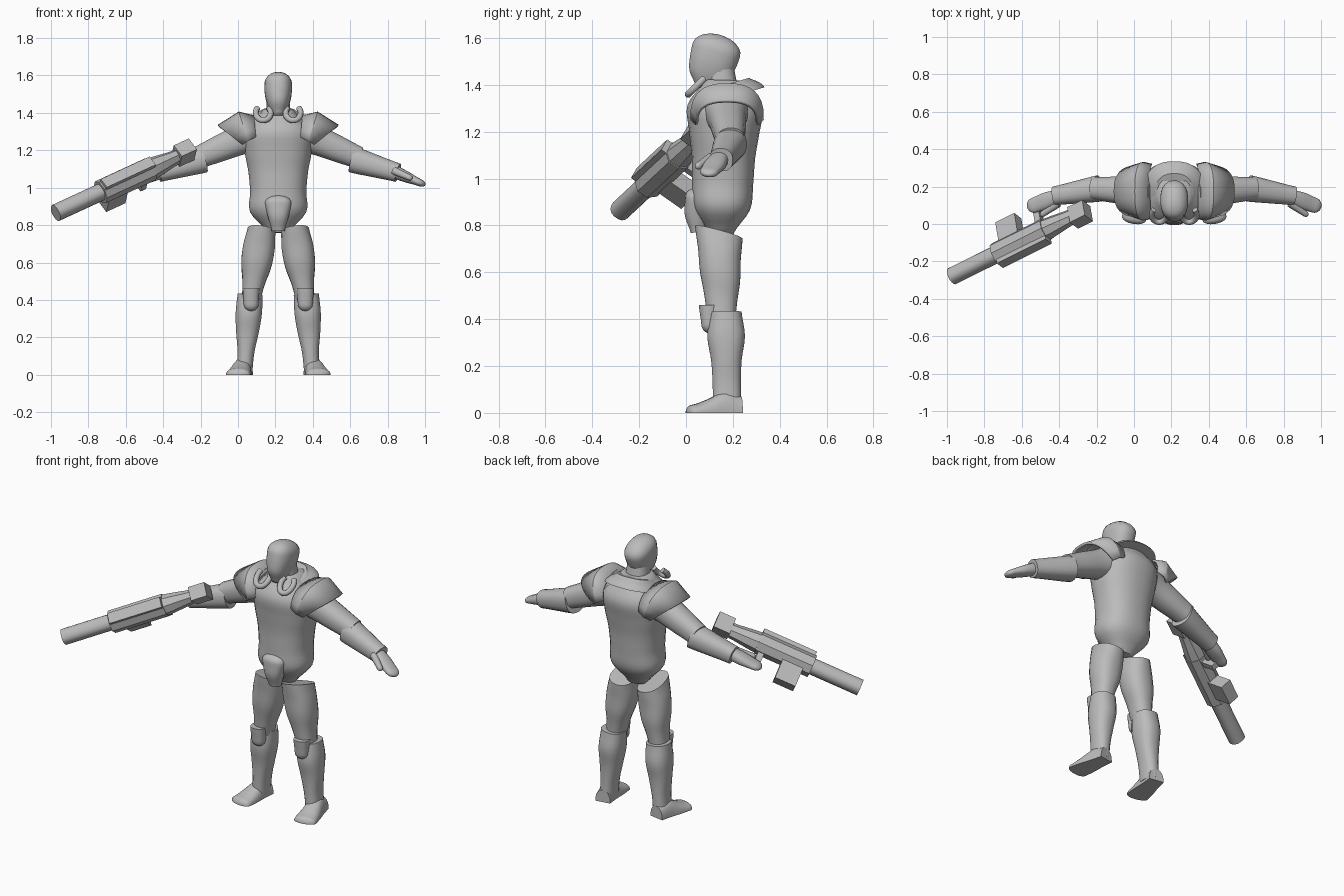
import bpy, bmesh, math
from mathutils import Vector

if "Cube" in bpy.data.objects:
    bpy.data.objects.remove(bpy.data.objects["Cube"])

CENTRE_X = 0.215
SIDEWAYS, DEPTHWAYS = Vector((1, 0, 0)), Vector((0, 1, 0))

grey = bpy.data.materials.new("plain grey")
grey.use_nodes = True
colour = (0.5, 0.5, 0.5, 1)
grey.diffuse_color = colour
grey.node_tree.nodes["Principled BSDF"].inputs["Base Color"].default_value = colour


def finish(name, bm, angle):
    """Turn the bmesh into a named, shaded object."""
    bmesh.ops.recalc_face_normals(bm, faces=bm.faces)
    mesh = bpy.data.meshes.new(name)
    bm.to_mesh(mesh)
    bm.free()
    mesh.materials.append(grey)
    part = bpy.data.objects.new(name, mesh)
    bpy.context.collection.objects.link(part)
    bpy.ops.object.select_all(action="DESELECT")
    part.select_set(True)
    bpy.context.view_layer.objects.active = part
    bpy.ops.object.shade_smooth_by_angle(angle=math.radians(angle))
    return part


def bridge(bm, rings, closed):
    """Join neighbouring rings of vertices with quads."""
    for lower, upper in zip(rings, rings[1:]):
        count = len(lower)
        for i in range(count if closed else count - 1):
            j = (i + 1) % count
            bm.faces.new((lower[i], lower[j], upper[j], upper[i]))


def smooth_value(values, place):
    """Read a smooth curve through evenly spaced values; place runs from 0 to 1."""
    last = len(values) - 1
    spot = place * last
    i = min(int(spot), last - 1)
    t = spot - i
    here, after = values[i], values[i + 1]
    slope_in = (after - values[max(i - 1, 0)]) / 2
    slope_out = (values[min(i + 2, last)] - here) / 2
    blend = t * t * (3 - 2 * t)
    bend = t * (1 - t)
    return here + (after - here) * blend + bend * (slope_in * (1 - t) - slope_out * t)


def signed_power(value, power):
    return math.copysign(abs(value) ** power, value)


def sweep(name, start, end, widths, depths=None, side=1, across=SIDEWAYS,
          dome=0, skew=0, sides=20, angle=45):
    """Skin a body between two points, with an optional rounded far end."""
    start, end = Vector(start), Vector(end)
    depths = depths or widths
    forward = (end - start).normalized()
    across = (across - forward * across.dot(forward)).normalized()
    other = forward.cross(across)
    steps = 4 * (len(widths) - 1)
    stations = [(start.lerp(end, i / steps), smooth_value(widths, i / steps),
                 smooth_value(depths, i / steps)) for i in range(steps + 1)]
    if dome:
        for i in range(1, 6):
            turn = math.pi * i / 11
            shrink = math.cos(turn)
            stations.append((end + forward * dome * math.sin(turn),
                             widths[-1] * shrink, depths[-1] * shrink))
    bm, rings = bmesh.new(), []
    grow = 1 / math.cos(math.pi / sides)
    power = 0.85 if sides > 8 else 1
    for middle, width, depth in stations:
        ring = []
        for i in range(sides):
            turn = math.tau * (i + 0.5) / sides
            offset = (across * width * signed_power(math.cos(turn), power)
                      + other * depth * signed_power(math.sin(turn), power)) * grow
            spot = middle + offset + forward * skew * offset.y
            ring.append(bm.verts.new((CENTRE_X + side * spot.x, spot.y, max(spot.z, 0))))
        rings.append(ring)
    bridge(bm, rings, closed=True)
    bm.faces.new(rings[0])
    bm.faces.new(rings[-1])
    return finish(name, bm, angle)


def shoulder_guard(name, side):
    """Flared shell of three arches, each running front to back over the shoulder."""
    bm, arches = bmesh.new(), []
    for foot_x, top_x, reach, foot_z, top_z in ((0.12, 0.13, 0.14, 1.27, 1.38),
                                                (0.16, 0.21, 0.15, 1.25, 1.4),
                                                (0.19, 0.32, 0.13, 1.23, 1.33)):
        arch = []
        for i in range(17):
            turn = math.pi * i / 16
            rise = max(math.sin(turn), 0) ** 0.7
            arch.append(bm.verts.new((
                CENTRE_X + side * (foot_x + (top_x - foot_x) * rise),
                0.175 + reach * signed_power(math.cos(turn), 0.8),
                foot_z + (top_z - foot_z) * rise)))
        arches.append(arch)
    bridge(bm, arches, closed=False)
    guard = finish(name, bm, 30)
    shell = guard.modifiers.new("thickness", "SOLIDIFY")
    shell.thickness, shell.offset = 0.014, 0


def hose(name, side):
    """Tube following an open loop that leans forward below the jaw."""
    curve = bpy.data.curves.new(name, "CURVE")
    curve.dimensions = "3D"
    curve.bevel_depth, curve.bevel_resolution = 0.016, 2
    curve.use_fill_caps = True
    count = 20
    spline = curve.splines.new("POLY")
    spline.points.add(count - 1)
    for i, point in enumerate(spline.points):
        turn = math.radians(140 + 260 * i / (count - 1))
        lift = 0.04 * math.sin(turn)
        point.co = (CENTRE_X + side * (0.08 + 0.04 * math.cos(turn)), 0.05 + lift, 1.4 + lift, 1)
    spline.use_smooth = True
    curve.materials.append(grey)
    bpy.context.collection.objects.link(bpy.data.objects.new(name, curve))


# Trunk and head
sweep("torso", (0, 0.15, 0.76), (0, 0.17, 1.42),
      (0.06, 0.15, 0.15, 0.16, 0.18, 0.18, 0.08),
      (0.05, 0.12, 0.13, 0.135, 0.15, 0.16, 0.09), sides=28, angle=60)
sweep("groin_guard", (0, 0.05, 0.77), (0, 0.04, 0.92), (0.035, 0.055, 0.07),
      (0.03, 0.05, 0.045), dome=0.04)
sweep("neck", (0, 0.155, 1.36), (0, 0.145, 1.47), (0.07, 0.06))
sweep("head", (0, 0.08, 1.38), (0, 0.13, 1.55), (0.03, 0.055, 0.07, 0.074),
      (0.04, 0.085, 0.1, 0.105), dome=0.065, sides=24, angle=70)
sweep("collar", (0, 0.17, 1.34), (0, 0.17, 1.4), (0.165, 0.14, 0.1), skew=0.3, sides=28)

for label, side in (("left_", 1), ("right_", -1)):
    # Legs
    sweep(label + "thigh", (0.09, 0.14, 0.77), (0.145, 0.15, 0.4),
          (0.075, 0.085, 0.08, 0.06, 0.05), (0.1, 0.09, 0.085, 0.07, 0.06), side, skew=0.3)
    sweep(label + "shin", (0.15, 0.17, 0.43), (0.18, 0.175, 0.02),
          (0.067, 0.07, 0.06, 0.045, 0.042), (0.067, 0.08, 0.065, 0.06, 0.06), side)
    sweep(label + "knee_pad", (0.145, 0.1, 0.46), (0.145, 0.1, 0.38), (0.045, 0.04),
          (0.045, 0.035), side, dome=0.04)
    sweep(label + "foot", (0.18, 0.235, 0), (0.215, 0.03, 0), (0.045, 0.05, 0.06, 0.065),
          (0.07, 0.09, 0.06, 0.035), side, dome=0.03)

    # Arms
    sweep(label + "upper_arm", (0.1, 0.17, 1.3), (0.43, 0.19, 1.16),
          (0.1, 0.08, 0.07, 0.06), side=side, across=DEPTHWAYS)
    sweep(label + "forearm", (0.4, 0.19, 1.15), (0.64, 0.15, 1.08),
          (0.07, 0.06, 0.05), side=side, across=DEPTHWAYS)
    sweep(label + "hand", (0.61, 0.15, 1.09), (0.75, 0.1, 1.03), (0.035, 0.045, 0.04),
          (0.035, 0.03, 0.02), side, DEPTHWAYS, dome=0.04)
    sweep(label + "thumb", (0.62, 0.11, 1.09), (0.7, 0.055, 1.055), (0.02, 0.015),
          side=side, across=DEPTHWAYS, dome=0.02, sides=10)
    shoulder_guard(label + "shoulder_guard", side)
    hose(label + "hose", side)

# Rifle, laid out as fractions of the line from muzzle to butt
muzzle, butt = Vector((-1.19, -0.28, 0.865)), Vector((-0.465, 0.08, 1.2))
aim = (butt - muzzle).normalized()
rifle_up = Vector((0, -0.87, 0.5))
rifle_up = (rifle_up - aim * rifle_up.dot(aim)).normalized()
rifle_side = aim.cross(rifle_up)

for name, near, far, lift, widths, heights, sides in (
        ("barrel", 0, 0.35, 0, (0.044, 0.044), None, 16),
        ("body", 0.33, 0.7, 0, (0.06, 0.06), None, 8),
        ("rail", 0.34, 0.7, 0.06, (0.03, 0.03), (0.02, 0.02), 4),
        ("stock", 0.7, 0.9, 0, (0.055, 0.035), (0.055, 0.04), 8),
        ("butt", 0.89, 1, 0.01, (0.04, 0.04), (0.05, 0.05), 4),
        ("magazine", 0.38, 0.52, -0.1, (0.035, 0.035), (0.07, 0.07), 4),
        ("grip", 0.64, 0.68, -0.09, (0.02, 0.02), (0.06, 0.06), 4)):
    sweep("rifle_" + name, muzzle.lerp(butt, near) + rifle_up * lift,
          muzzle.lerp(butt, far) + rifle_up * lift, widths, heights,
          across=rifle_side, sides=sides, angle=30)
